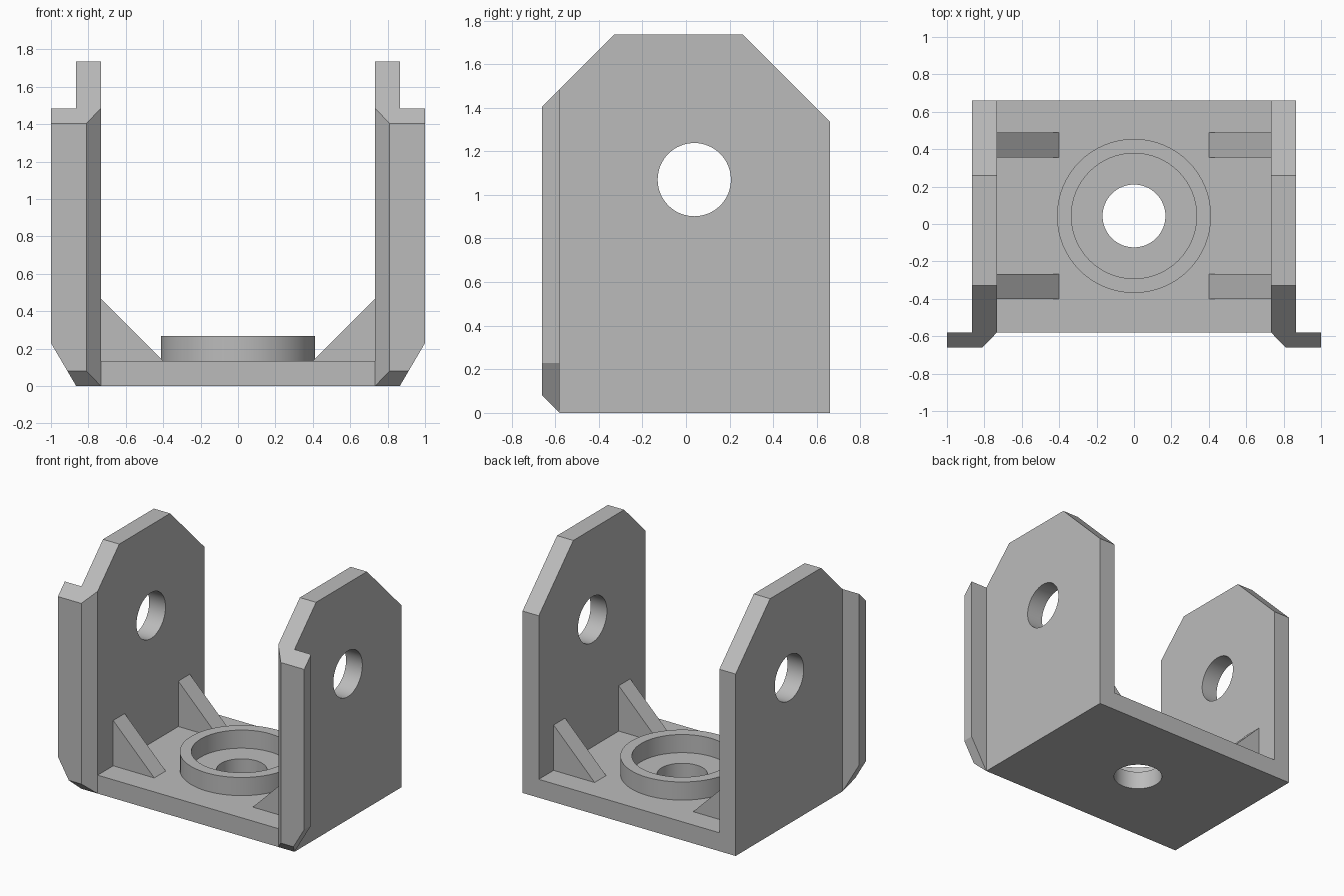
import bpy, bmesh, math

cube = bpy.data.objects.get("Cube")
if cube:
    bpy.data.objects.remove(cube, do_unlink=True)

SEGMENTS = 64
PLATE_IN, PLATE_OUT = 0.733, 0.865
FLOOR = 0.135
CENTRE_Y = 0.043

grey = bpy.data.materials.new("plain grey")
grey.use_nodes = True
colour = (0.5, 0.5, 0.5, 1)
grey.diffuse_color = colour
grey.node_tree.nodes["Principled BSDF"].inputs["Base Color"].default_value = colour


def prism(name, outline, axis, lo, hi):
    """Extrude a 2D outline along an axis from lo to hi."""
    place = {"X": lambda a, b, d: (d, a, b),
             "Y": lambda a, b, d: (a, d, b),
             "Z": lambda a, b, d: (a, b, d)}[axis]
    bm = bmesh.new()
    ends = [[bm.verts.new(place(a, b, d)) for a, b in outline] for d in (lo, hi)]
    bm.faces.new(ends[0])
    bm.faces.new(ends[1][::-1])
    n = len(outline)
    for i in range(n):
        j = (i + 1) % n
        bm.faces.new((ends[0][i], ends[1][i], ends[1][j], ends[0][j]))
    bmesh.ops.recalc_face_normals(bm, faces=bm.faces)
    mesh = bpy.data.meshes.new(name)
    bm.to_mesh(mesh)
    bm.free()
    mesh.materials.append(grey)
    obj = bpy.data.objects.new(name, mesh)
    bpy.context.collection.objects.link(obj)
    return obj


def circle(a, b, radius):
    steps = [math.tau * i / SEGMENTS for i in range(SEGMENTS)]
    return [(a + radius * math.cos(t), b + radius * math.sin(t)) for t in steps]


def combine(target, tool, operation):
    """Apply an exact boolean and discard the tool."""
    mod = target.modifiers.new("combine", "BOOLEAN")
    mod.operation, mod.object, mod.solver = operation, tool, "EXACT"
    bpy.context.view_layer.objects.active = target
    bpy.ops.object.modifier_apply(modifier=mod.name)
    bpy.data.objects.remove(tool, do_unlink=True)


# Base slab, its ends buried in the side plates
bracket = prism("bracket", [(-0.8, -0.58), (0.8, -0.58), (0.8, 0.66), (-0.8, 0.66)],
                "Z", 0, FLOOR)

for s in (-1, 1):
    # Side plate with outward front flange
    plan = [(PLATE_IN, -0.58), (0.81, -0.66), (1, -0.66), (1, -0.58),
            (PLATE_OUT, -0.58), (PLATE_OUT, 0.66), (PLATE_IN, 0.66)]
    plate = prism("side_plate", [(s * x, y) for x, y in plan], "Z", -0.2, 2)

    # Chamfered side silhouette
    side = [(-0.58, 0), (-0.66, 0.08), (-0.66, 1.405), (-0.33, 1.735),
            (0.26, 1.735), (0.66, 1.335), (0.66, 0)]
    combine(plate, prism("side_outline", side, "X", -1.2, 1.2), "INTERSECT")

    # Sloped lower corner of the flange
    corner = [(PLATE_OUT, 0), (1, 0.23), (1.2, 0.23), (1.2, -0.2), (PLATE_OUT, -0.2)]
    combine(plate, prism("flange_corner", [(s * x, z) for x, z in corner],
                         "Y", -0.9, 0.9), "DIFFERENCE")
    combine(bracket, plate, "UNION")

    # Triangular gussets
    rib = [(0.4, 0.1), (0.4, FLOOR), (PLATE_IN, 0.468), (0.8, 0.468), (0.8, 0.1)]
    for y in (-0.4, 0.355):
        combine(bracket, prism("gusset", [(s * x, z) for x, z in rib],
                               "Y", y, y + 0.133), "UNION")

# Round boss, its recess, the drain hole and the pivot holes
combine(bracket, prism("boss", circle(0, CENTRE_Y, 0.412), "Z", 0.05, 0.268), "UNION")
combine(bracket, prism("recess", circle(0, CENTRE_Y, 0.335), "Z", FLOOR, 0.5), "DIFFERENCE")
combine(bracket, prism("floor_hole", circle(0, CENTRE_Y, 0.168), "Z", -0.2, 0.5), "DIFFERENCE")
combine(bracket, prism("pivot_hole", circle(0.038, 1.07, 0.168), "X", -1.2, 1.2), "DIFFERENCE")

# Tidy the joined surface
bm = bmesh.new()
bm.from_mesh(bracket.data)
bmesh.ops.remove_doubles(bm, verts=bm.verts, dist=0.0001)
bm.to_mesh(bracket.data)
bm.free()

bpy.ops.object.select_all(action="DESELECT")
bracket.select_set(True)
bpy.context.view_layer.objects.active = bracket
bpy.ops.object.shade_smooth_by_angle(angle=math.radians(25))
